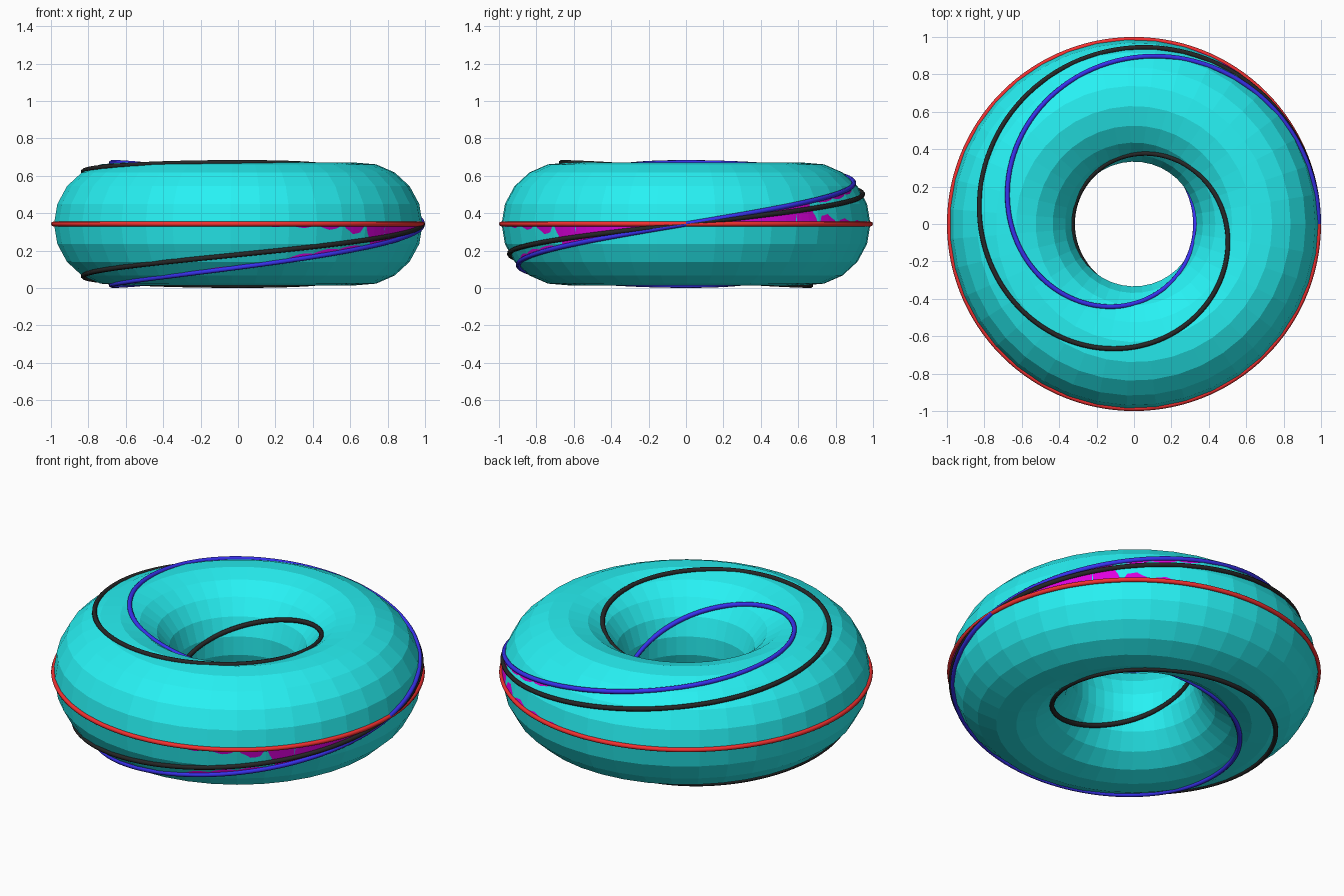
import bpy, bmesh
from math import sin, cos, pi

if "Cube" in bpy.data.objects:
    bpy.data.objects.remove(bpy.data.objects["Cube"])

R, r, t = 2 / 3.04, 1 / 3.04, 0.04 / 3.04   # ring, section and tube radii
ZC = r + t


def at(theta, u, v):
    """Point at ring angle theta, section offsets u (outward) and v (up)."""
    return ((R + u) * cos(theta), (R + u) * sin(theta), ZC + v)


def on_ring(theta, phi):
    return at(theta, r * cos(phi), r * sin(phi))


def paint(ob, color):
    m = bpy.data.materials.new(ob.name + "_color")
    m.diffuse_color = (*color, 1)
    m.use_nodes = True
    m.node_tree.nodes["Principled BSDF"].inputs["Base Color"].default_value = m.diffuse_color
    ob.data.materials.append(m)


def grid(name, nu, nv, fn, color, wrap=False):
    """Mesh a surface fn(i, j); wrap closes it in both directions."""
    bm = bmesh.new()
    cu, cv = (nu, nv) if wrap else (nu + 1, nv + 1)
    vs = [[bm.verts.new(fn(i, j)) for j in range(cv)] for i in range(cu)]
    for i in range(nu):
        for j in range(nv):
            a, b = (i + 1) % cu, (j + 1) % cv
            bm.faces.new((vs[i][j], vs[a][j], vs[a][b], vs[i][b]))
    if not wrap:
        bmesh.ops.remove_doubles(bm, verts=bm.verts, dist=1e-5)
    me = bpy.data.meshes.new(name)
    bm.to_mesh(me)
    bm.free()
    ob = bpy.data.objects.new(name, me)
    bpy.context.collection.objects.link(ob)
    paint(ob, color)
    return ob


def winding(name, turns, slope, color):
    """Round tube winding along the ring surface."""
    n = 120 * turns
    cu = bpy.data.curves.new(name, 'CURVE')
    cu.dimensions = '3D'
    cu.bevel_depth = t
    cu.bevel_resolution = 2
    sp = cu.splines.new('POLY')
    sp.points.add(n - 1)
    for k, p in enumerate(sp.points):
        th = 2 * pi * turns * k / n
        p.co = (*on_ring(th, th * slope), 1)
    sp.use_cyclic_u = True
    ob = bpy.data.objects.new(name, cu)
    bpy.context.collection.objects.link(ob)
    paint(ob, color)


# Faceted ring
NU, NV = 39, 19
grid("ring", NU, NV, lambda i, j: on_ring(2 * pi * i / NU, 2 * pi * j / NV),
     (0.02, 0.88, 0.9), wrap=True)

# Tubes going once, twice and three times round
winding("equator_tube", 1, 0, (0.9, 0.03, 0.03))
winding("double_tube", 2, 1 / 2, (0.04, 0.03, 0.85))
winding("triple_tube", 3, 1 / 3, (0.02, 0.02, 0.02))

# Inner sheet of straight lines from the equator to the double tube
NT, NS = 240, 4


def sheet_point(i, j):
    th, s = 4 * pi * i / NT, j / NS
    ph = th / 2
    return at(th, r * (1 - s + s * cos(ph)), r * s * sin(ph))


grid("inner_sheet", NT, NS, sheet_point, (0.75, 0.0, 0.75))
